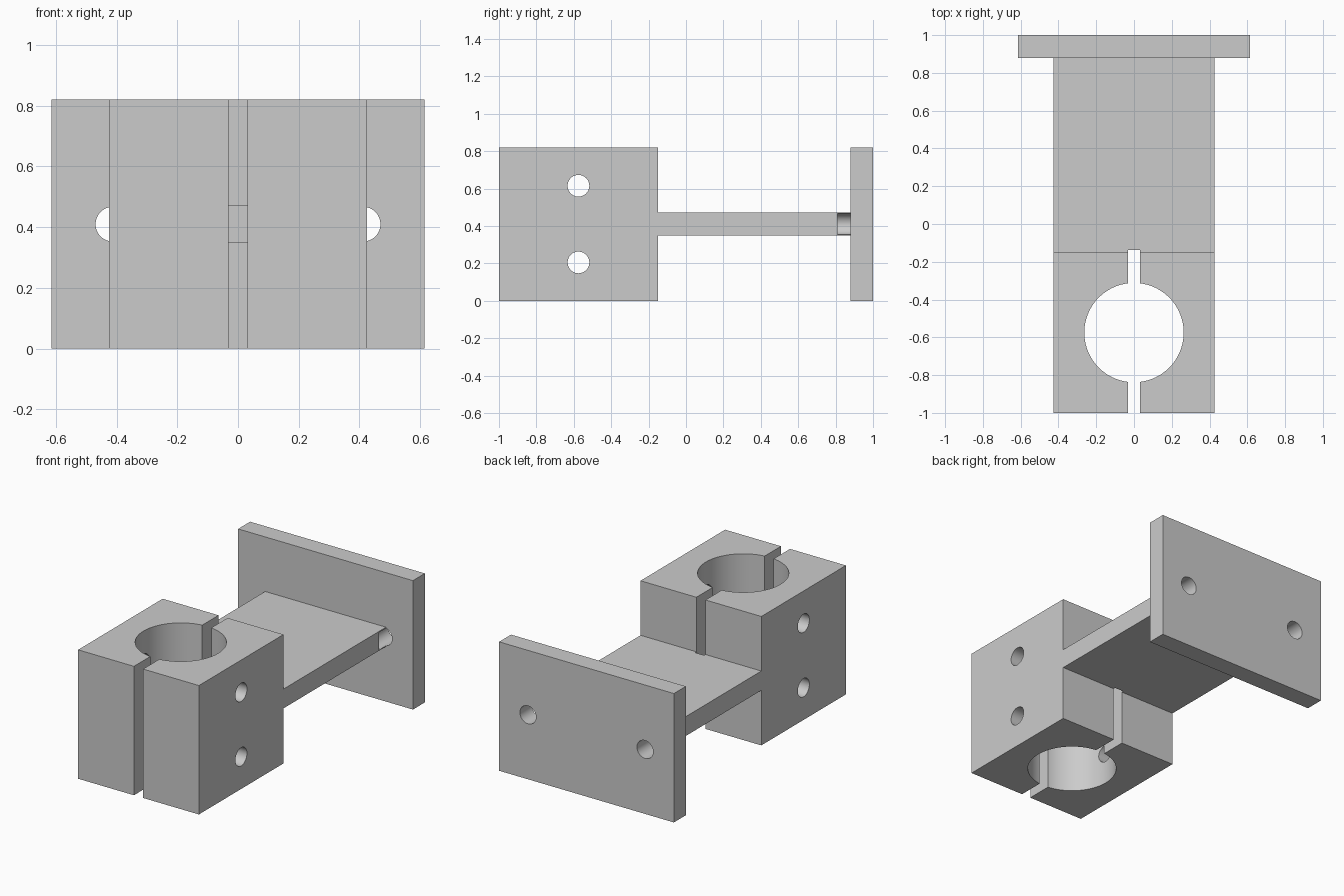
import bpy, bmesh, math
from mathutils import Matrix

cube = bpy.data.objects.get("Cube")
if cube:
    bpy.data.objects.remove(cube, do_unlink=True)

# Main dimensions
HALF_W, PLATE_HALF_W, HEIGHT = 0.425, 0.615, 0.82
WEB_Z0, WEB_Z1 = 0.35, 0.473
CLAMP_BACK, PLATE_FRONT = -0.15, 0.88
BORE_Y, BORE_R, BOLT_R = -0.575, 0.263, 0.058

grey = bpy.data.materials.new("plain grey")
grey.use_nodes = True
colour = (0.6, 0.6, 0.6, 1.0)
grey.diffuse_color = colour
grey.node_tree.nodes["Principled BSDF"].inputs["Base Color"].default_value = colour


def make_object(name, bm):
    bmesh.ops.recalc_face_normals(bm, faces=bm.faces)
    mesh = bpy.data.meshes.new(name)
    bm.to_mesh(mesh)
    bm.free()
    mesh.materials.append(grey)
    obj = bpy.data.objects.new(name, mesh)
    bpy.context.collection.objects.link(obj)
    return obj


def box(name, x0, x1, y0, y1, z0, z1):
    bm = bmesh.new()
    size = Matrix.Diagonal((x1 - x0, y1 - y0, z1 - z0, 1))
    centre = Matrix.Translation(((x0 + x1) / 2, (y0 + y1) / 2, (z0 + z1) / 2))
    bmesh.ops.create_cube(bm, size=1, matrix=centre @ size)
    return make_object(name, bm)


def cylinder(name, centre, radius, length, axis, segments):
    turn = {"X": Matrix.Rotation(math.pi / 2, 4, "Y"),
            "Y": Matrix.Rotation(math.pi / 2, 4, "X"),
            "Z": Matrix.Identity(4)}[axis]
    bm = bmesh.new()
    bmesh.ops.create_cone(bm, cap_ends=True, segments=segments, radius1=radius,
                          radius2=radius, depth=length,
                          matrix=Matrix.Translation(centre) @ turn)
    return make_object(name, bm)


def cut(target, cutter):
    cutter.hide_render = True
    mod = target.modifiers.new("cut", "BOOLEAN")
    mod.operation, mod.solver, mod.object = "DIFFERENCE", "EXACT", cutter
    bpy.ops.object.select_all(action="DESELECT")
    bpy.context.view_layer.objects.active = target
    target.select_set(True)
    bpy.ops.object.modifier_apply(modifier=mod.name)


# Clamp block and web: one side profile (y, z) extruded across x
profile = [(-1, 0), (CLAMP_BACK, 0), (CLAMP_BACK, WEB_Z0), (PLATE_FRONT, WEB_Z0),
           (PLATE_FRONT, WEB_Z1), (CLAMP_BACK, WEB_Z1), (CLAMP_BACK, HEIGHT), (-1, HEIGHT)]
bm = bmesh.new()
side = bm.faces.new([bm.verts.new((-HALF_W, y, z)) for y, z in profile])
swept = bmesh.ops.extrude_face_region(bm, geom=[side])["geom"]
bmesh.ops.translate(bm, vec=(2 * HALF_W, 0, 0),
                    verts=[v for v in swept if isinstance(v, bmesh.types.BMVert)])
clamp = make_object("clamp_and_web", bm)

# Rear mounting plate
plate = box("mounting_plate", -PLATE_HALF_W, PLATE_HALF_W, PLATE_FRONT, 1, 0, HEIGHT)

# Bore, clamping slot and cross bolt holes
cutters = [cylinder("bore_cutter", (0, BORE_Y, HEIGHT / 2), BORE_R, 2, "Z", 96),
           box("slot_cutter", -0.032, 0.032, -1.2, -0.137, -0.2, 1.2)]
cutters += [cylinder("bolt_hole_cutter", (0, BORE_Y, z), BOLT_R, 2, "X", 48)
            for z in (0.205, 0.615)]
for c in cutters:
    cut(clamp, c)

# Plate screw holes, running a little way into the web edges
for x in (-0.412, 0.412):
    c = cylinder("screw_hole_cutter", (x, 1.01, HEIGHT / 2), 0.057, 0.4, "Y", 48)
    cut(plate, c)
    cut(clamp, c)
    cutters.append(c)

for c in cutters:
    bpy.data.objects.remove(c, do_unlink=True)

# Smooth round walls, sharp edges elsewhere
for obj in (clamp, plate):
    bpy.ops.object.select_all(action="DESELECT")
    bpy.context.view_layer.objects.active = obj
    obj.select_set(True)
    bpy.ops.object.shade_smooth_by_angle(angle=math.radians(30))
